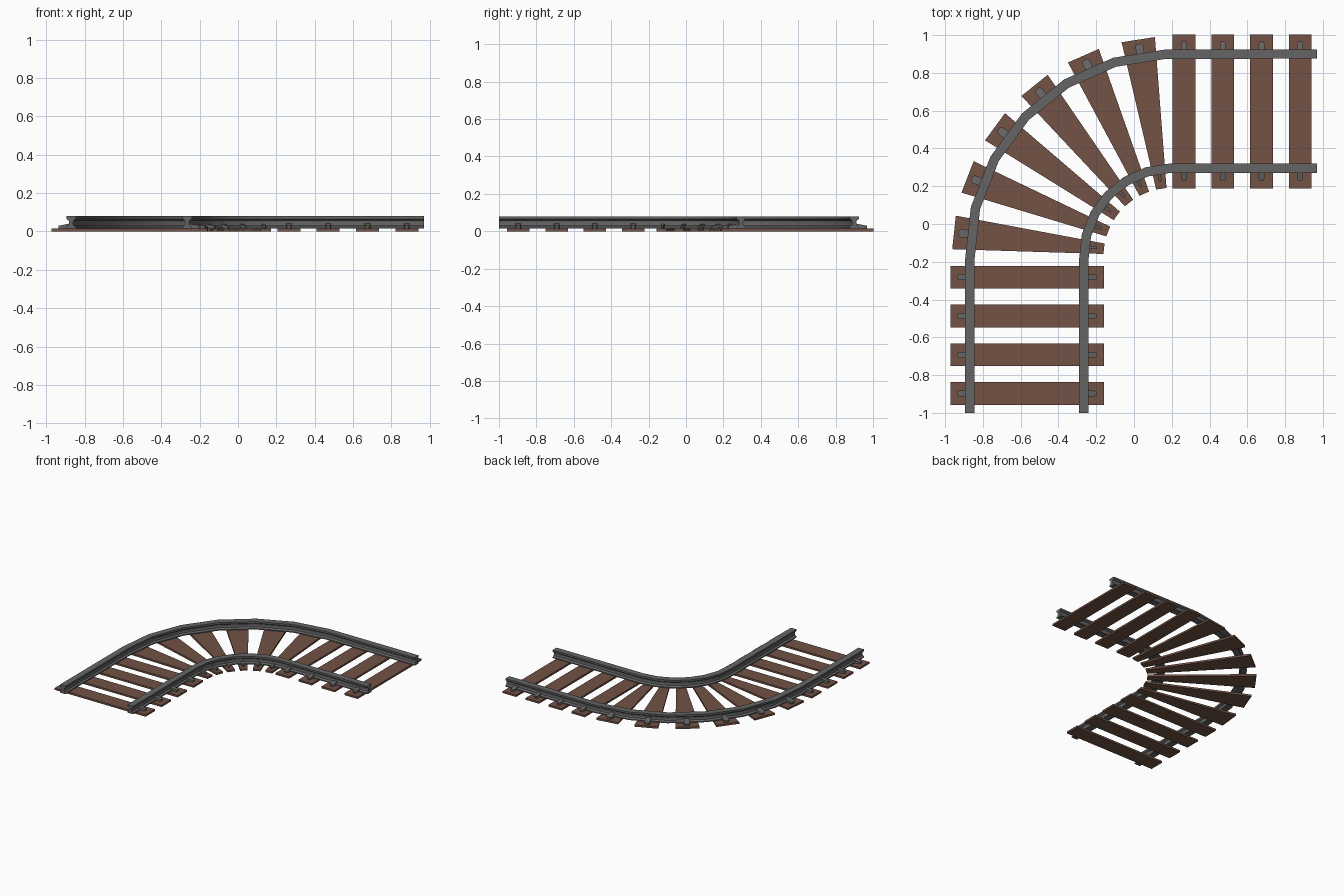
import bpy, bmesh
from math import sin, cos, radians

if "Cube" in bpy.data.objects:
    bpy.data.objects.remove(bpy.data.objects["Cube"])

CX, CY = 0.20, -0.17            # centre of the bend
RAILS = {"inner": (0.465, -1), "outer": (1.07, 1)}


def material(name, rgb):
    m = bpy.data.materials.new(name)
    m.diffuse_color = (*rgb, 1)
    m.use_nodes = True
    m.node_tree.nodes["Principled BSDF"].inputs["Base Color"].default_value = m.diffuse_color
    return m


WOOD = material("wood", (0.17, 0.085, 0.06))
STEEL = material("steel", (0.13, 0.13, 0.13))


def place(kind, t, r, z):
    """Point at distance r from the bend centre, t along the track section."""
    if kind == "entry":
        return (CX - r, t, z)
    if kind == "exit":
        return (t, CY + r, z)
    return (CX - r * cos(t), CY + r * sin(t), z)


def loft(name, rings, mat, smooth=False):
    """Closed solid through a list of equal-length point rings."""
    bm = bmesh.new()
    vs = [[bm.verts.new(p) for p in ring] for ring in rings]
    n = len(vs[0])
    for a, b in zip(vs, vs[1:]):
        for i in range(n):
            j = (i + 1) % n
            bm.faces.new((a[i], a[j], b[j], b[i]))
    bm.faces.new(vs[0][::-1])
    bm.faces.new(vs[-1])
    bmesh.ops.recalc_face_normals(bm, faces=bm.faces)
    me = bpy.data.meshes.new(name)
    bm.to_mesh(me)
    bm.free()
    me.materials.append(mat)
    ob = bpy.data.objects.new(name, me)
    bpy.context.collection.objects.link(ob)
    if smooth:
        bpy.ops.object.select_all(action='DESELECT')
        ob.select_set(True)
        bpy.context.view_layer.objects.active = ob
        bpy.ops.object.shade_smooth_by_angle(angle=radians(30))
    return ob


# Rails: I-beam section swept along straight, six-segment bend, straight
half = [(0.025, 0.015), (0.025, 0.023), (0.013, 0.032), (0.010, 0.045),
        (0.013, 0.058), (0.025, 0.066), (0.025, 0.080)]
section = half + [(-d, z) for d, z in reversed(half)]
path = ([("entry", -1.0)]
        + [("bend", radians(-1.2 + 14.95 * k)) for k in range(7)]
        + [("exit", 0.97)])
for side, (r, _) in RAILS.items():
    rings = [[place(k, t, r + d, z) for d, z in section] for k, t in path]
    loft(side + "_rail", rings, STEEL, True)

# Sleeper positions: section, centre, half width (radians in the bend)
ties = [("entry", -0.282 - 0.205 * i, 0.06) for i in range(4)]
ties += [("bend", radians(6.2 + 15 * i), radians(4.4)) for i in range(6)]
ties += [("exit", 0.265 + 0.205 * i, 0.06) for i in range(4)]

# Clip outline: fraction of half width, distance beyond rail centre
clip = [(-1, 0.0), (-1, 0.055), (-0.6, 0.067), (0.6, 0.067), (1, 0.055), (1, 0.0)]

for i, (kind, t, w) in enumerate(ties):
    # Wooden sleeper
    r0, r1 = (0.362, 1.163) if kind == "bend" else (0.358, 1.172)
    corners = [(t - w, r0), (t + w, r0), (t + w, r1), (t - w, r1)]
    loft(f"sleeper_{i + 1}",
         [[place(kind, a, r, z) for a, r in corners] for z in (0, 0.015)], WOOD)
    # Sloping rail clips on the outward side of each rail
    for side, (r, s) in RAILS.items():
        low = [place(kind, t + f * w * 0.25, r + s * d, 0.014) for f, d in clip]
        top = [place(kind, t + f * w * 0.25, r + s * d, 0.043 - 0.2 * d)
               for f, d in clip]
        loft(f"{side}_clip_{i + 1}", [low, top], STEEL)
